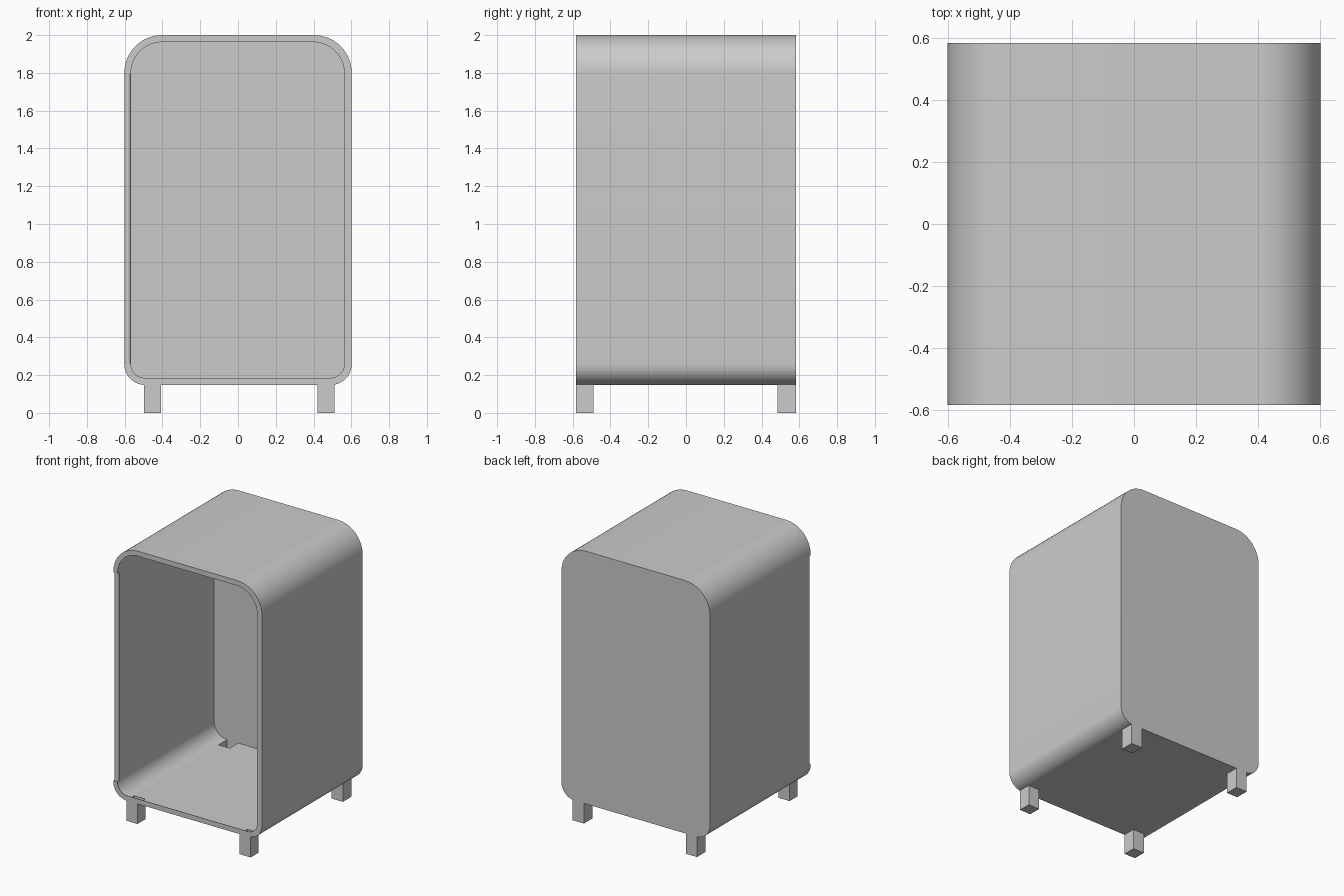
import bpy
import bmesh
from math import sin, cos, pi
from mathutils import Vector, Matrix

cube = bpy.data.objects.get("Cube")
if cube:
    bpy.data.objects.remove(cube, do_unlink=True)

grey = bpy.data.materials.new("light_grey")
grey.use_nodes = True
COLOUR = (0.6, 0.6, 0.6, 1)
grey.diffuse_color = COLOUR
grey.node_tree.nodes["Principled BSDF"].inputs["Base Color"].default_value = COLOUR

STEPS = 14    # segments per rounded corner
HALF = 0.602  # half width
DEPTH = 0.583
FRONT = -0.58  # front edge of the sheet body, just behind the rim
BASE = 0.148


def prism(name, left, right, bottom, top, low_r, high_r, front, back):
    """Rounded rectangle in x/z, extruded along y."""
    corners = [(right - low_r, bottom + low_r, low_r, -pi / 2),
               (right - high_r, top - high_r, high_r, 0),
               (left + high_r, top - high_r, high_r, pi / 2),
               (left + low_r, bottom + low_r, low_r, pi)]
    bm = bmesh.new()
    ring = []
    for cx, cz, r, start in corners:
        for i in range(STEPS + 1):
            a = start + pi / 2 * i / STEPS
            ring.append(bm.verts.new((cx + r * cos(a), front, cz + r * sin(a))))
    face = bm.faces.new(ring)
    out = bmesh.ops.extrude_face_region(bm, geom=[face])
    moved = [g for g in out["geom"] if isinstance(g, bmesh.types.BMVert)]
    bmesh.ops.translate(bm, verts=moved, vec=(0, back - front, 0))
    return finish(name, bm)


def box(name, low, high):
    low, high = Vector(low), Vector(high)
    bm = bmesh.new()
    bmesh.ops.create_cube(bm, size=1)
    for v in bm.verts:
        v.co = (low + high) / 2 + v.co * (high - low)
    return finish(name, bm)


def finish(name, bm):
    bmesh.ops.recalc_face_normals(bm, faces=bm.faces)
    mesh = bpy.data.meshes.new(name)
    bm.to_mesh(mesh)
    bm.free()
    mesh.materials.append(grey)
    obj = bpy.data.objects.new(name, mesh)
    bpy.context.collection.objects.link(obj)
    return obj


def activate(obj):
    bpy.ops.object.select_all(action='DESELECT')
    obj.select_set(True)
    bpy.context.view_layer.objects.active = obj


def combine(target, other, operation):
    other.hide_render = True
    mod = target.modifiers.new("combine", 'BOOLEAN')
    mod.operation = operation
    mod.solver = 'EXACT'
    mod.object = other
    activate(target)
    bpy.ops.object.modifier_apply(modifier=mod.name)


# Body skin, with the four legs merged into it
body = prism("cabinet_body", -HALF, HALF, BASE, 2.0, 0.11, 0.2, FRONT, DEPTH)
helpers = []
for x0, x1 in ((-0.497, -0.407), (0.42, 0.51)):
    for y0, y1 in ((-0.582, -0.49), (0.485, DEPTH)):
        leg = box("leg_helper", (x0, y0, 0), (x1, y1, 0.16))
        combine(body, leg, 'UNION')
        helpers.append(leg)

# Front rim, a thin flange around the opening
rim = prism("front_rim", -HALF, HALF, BASE, 2.0, 0.11, 0.2, -DEPTH, FRONT)
opening = prism("opening_cutter", -0.567, 0.563, 0.185, 1.963, 0.075, 0.165, -0.7, -0.5)
combine(rim, opening, 'DIFFERENCE')

# Recess for the hinge rod in both rim and body
LOW_Z, HIGH_Z = 0.265, 1.793
recess = box("recess_cutter", (-0.7, -0.7, LOW_Z), (-0.56, -0.56, HIGH_Z))
for part in (body, rim):
    combine(part, recess, 'DIFFERENCE')
for helper in helpers + [opening, recess]:
    bpy.data.objects.remove(helper, do_unlink=True)

# Open the front of the body so that it is a single sheet
bm = bmesh.new()
bm.from_mesh(body.data)
doomed = []
for f in bm.faces:
    c = f.calc_center_median()
    front_cap = f.normal.y < -0.9 and FRONT - 0.001 < c.y < -0.55
    recess_side = -0.595 < c.x < -0.55 and c.y < -0.55 and LOW_Z - 0.01 < c.z < HIGH_Z + 0.01
    flat = max(abs(f.normal.x), abs(f.normal.z)) > 0.99
    if front_cap or (recess_side and flat):
        doomed.append(f)
bmesh.ops.delete(bm, geom=doomed, context='FACES')
bm.to_mesh(body.data)
bm.free()

# Hinge rod along one side of the opening
bm = bmesh.new()
bmesh.ops.create_cone(bm, cap_ends=True, segments=24, radius1=0.017, radius2=0.017,
                      depth=HIGH_Z - LOW_Z,
                      matrix=Matrix.Translation((-0.584, -0.565, (LOW_Z + HIGH_Z) / 2)))
rod = finish("hinge_rod", bm)

for part in (body, rod):
    activate(part)
    bpy.ops.object.shade_smooth_by_angle(angle=pi / 6)
